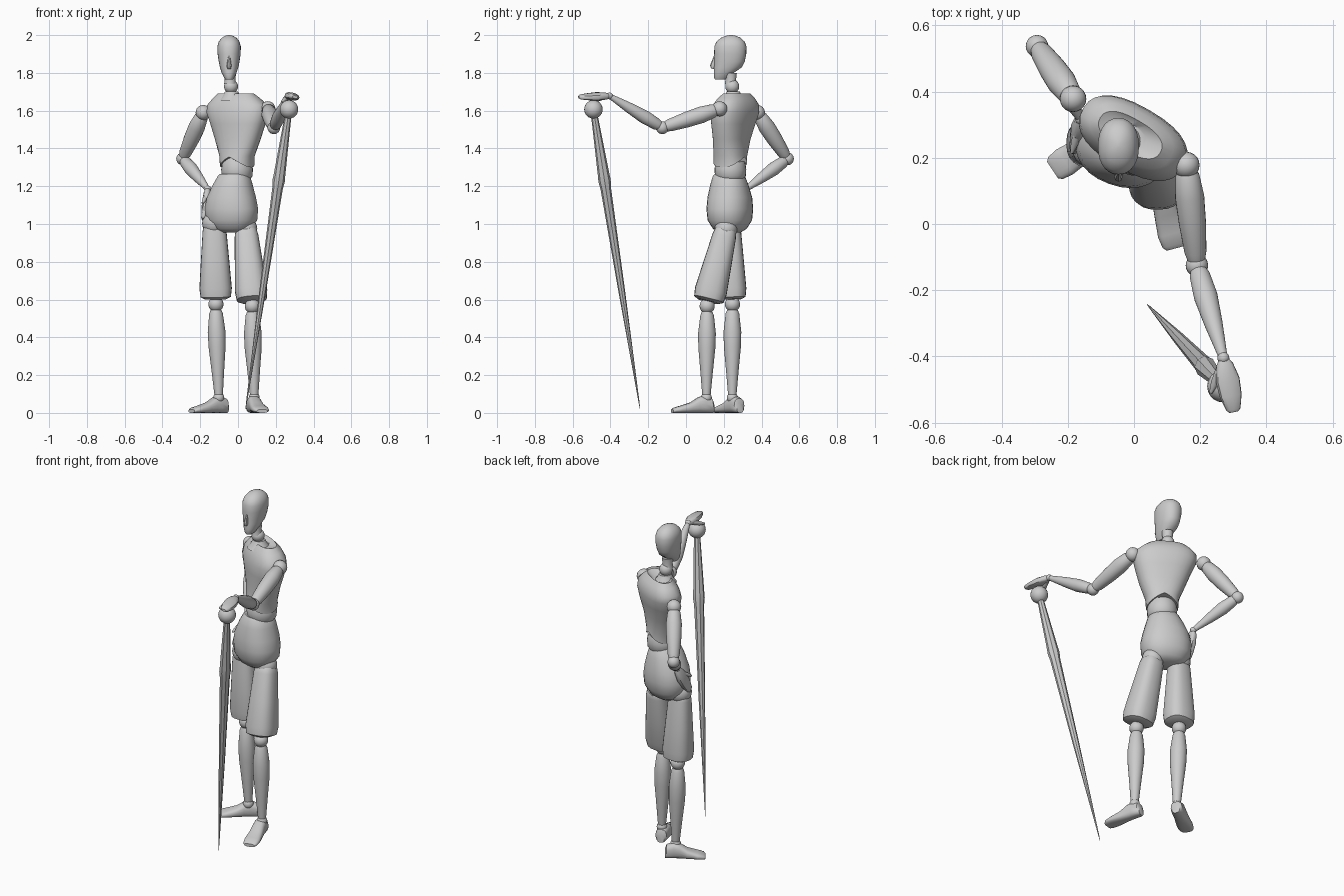
import bpy, bmesh, math
from mathutils import Vector

Z = Vector((0, 0, 1))


def finish(bm, name, angle=38):
    bmesh.ops.recalc_face_normals(bm, faces=bm.faces)
    mesh = bpy.data.meshes.new(name)
    bm.to_mesh(mesh)
    bm.free()
    ob = bpy.data.objects.new(name, mesh)
    bpy.context.collection.objects.link(ob)
    bpy.ops.object.select_all(action='DESELECT')
    ob.select_set(True)
    bpy.context.view_layer.objects.active = ob
    bpy.ops.object.shade_smooth_by_angle(angle=math.radians(angle))
    return ob


def loft(name, p0, p1, rings, hint=(1, 0, 0), n=24, e=2.0, notch=0.0, angle=38):
    """Superellipse rings (t, half_u, half_v, shift_u, shift_v) along p0 -> p1."""
    p0, p1 = Vector(p0), Vector(p1)
    axis = p1 - p0
    d = axis.normalized()
    u = Vector(hint)
    u = (u - d * u.dot(d)).normalized()
    v = d.cross(u)
    bm = bmesh.new()
    loops = []
    for i, ring in enumerate(rings):
        t, ru, rv, su, sv = (list(ring) + [0, 0, 0])[:5] if len(ring) > 2 else (ring[0], ring[1], ring[1], 0, 0)
        loop = []
        for k in range(n):
            a = 2 * math.pi * k / n
            c, s = math.cos(a), math.sin(a)
            cu = math.copysign(abs(c) ** (2 / e), c)
            cv = math.copysign(abs(s) ** (2 / e), s)
            p = p0 + axis * t + u * (su + ru * cu) + v * (sv + rv * cv)
            if i == 0:
                p += d * notch * (1 - abs(c))
            loop.append(bm.verts.new(p))
        loops.append(loop)
    for a, b in zip(loops, loops[1:]):
        for k in range(n):
            bm.faces.new((a[k], a[(k + 1) % n], b[(k + 1) % n], b[k]))
    bm.faces.new(loops[0])
    bm.faces.new(loops[-1])
    return finish(bm, name, angle)


def upright(name, x, y, rings, turn=0, **kw):
    a = math.radians(turn)
    return loft(name, (x, y, 0), (x, y, 1), rings, hint=(math.cos(a), math.sin(a), 0), **kw)


def ball(name, p, r):
    bm = bmesh.new()
    bmesh.ops.create_uvsphere(bm, u_segments=20, v_segments=12, radius=r)
    bmesh.ops.translate(bm, verts=bm.verts, vec=p)
    return finish(bm, name)


# head, nose and neck
upright("head", -0.047, 0, [
    (1.765, .020, .030, 0, .183), (1.775, .027, .040, 0, .188), (1.80, .039, .053, 0, .200),
    (1.83, .049, .074, 0, .222), (1.86, .055, .081, 0, .230), (1.90, .061, .085, 0, .234),
    (1.94, .062, .085, 0, .235), (1.965, .055, .075, 0, .236), (1.985, .040, .053, 0, .237),
    (1.996, .021, .028, 0, .238), (2.0, .005, .007, 0, .238)], n=28, e=2.2)
loft("nose", (-0.047, .156, 1.895), (-0.047, .140, 1.822),
     [(0, .004, .006), (.8, .013, .016), (1, .009, .008)], n=8)
ball("neck_ball", (-0.037, .245, 1.728), .037)
upright("upper_neck", -0.042, .237, [(1.74, .032), (1.765, .028), (1.80, .032)])
upright("lower_neck", -0.034, .250, [(1.655, .065), (1.68, .045), (1.702, .034)])

# torso turned to one side, with notched lower edge
upright("torso", -0.005, .235, [
    (1.30, .088, .084), (1.36, .092, .082), (1.45, .128, .080, 0, .008),
    (1.53, .155, .092, -.004, .016), (1.59, .176, .098, -.010, .022),
    (1.63, .172, .090, -.014, .026), (1.665, .135, .075, -.018, .026),
    (1.69, .105, .050, -.022, .026), (1.67, .055, .035, -.025, .022)],
    turn=-30, n=28, e=2.4, notch=.055, angle=45)
upright("waist", -0.005, .235, [(1.24, .072), (1.255, .082), (1.29, .084), (1.33, .078), (1.36, .06)])
upright("pelvis", -0.035, .232, [
    (.955, .075, .055, .005, 0), (.975, .105, .085), (1.02, .138, .112), (1.08, .143, .118),
    (1.14, .131, .114), (1.21, .104, .098, .008, 0), (1.255, .084, .083, .015, 0),
    (1.265, .074, .074, .015, 0)], turn=-20, n=28, e=2.2)

# legs: hip, knee, ankle, heel and toe of each side
THIGH = [(0, .042), (.04, .056), (.12, .063), (.5, .075), (.86, .086), (.97, .080), (1, .055)]
SHIN = [(0, .028), (.04, .036), (.25, .047), (.42, .045), (.7, .033), (.95, .023), (1, .021)]
FOOT = [(0, .022, .026), (.04, .032, .038), (.22, .036, .046), (.36, .036, .042),
        (.55, .040, .028), (.8, .045, .019), (.95, .040, .014), (1, .030, .009)]
legs = [
    ("left", (-.125, .235, 1.005), (-.117, .246, .575), (-.102, .245, .08), (-.060, .287, 0), (-.246, .163, 0), .065, .88),
    ("right", (.042, .212, .975), (.076, .112, .565), (.086, .108, .08), (.070, .145, 0), (.128, -.073, 0), .060, 1.0),
]
for side, hip, knee, ankle, heel, toe, r, depth in legs:
    hip, knee = Vector(hip), Vector(knee)
    ball(side + "_hip_ball", hip, r)
    loft(side + "_thigh", hip.lerp(knee, -.02), hip.lerp(knee, .94),
         [(t, q, q * depth) for t, q in THIGH], e=2.5)
    ball(side + "_knee_ball", knee, .040)
    loft(side + "_shin", knee - Z * .03, ankle, SHIN)
    ball(side + "_ankle_ball", ankle, .029)
    heel, toe = Vector(heel), Vector(toe)
    loft(side + "_foot", heel, toe, [(t, w, h, 0, h) for t, w, h in FOOT],
         hint=Z.cross(toe - heel), n=20, e=2.6)

# arms: one hand on the hip, one resting on the stick
UPPER = [(0, .026), (.06, .036), (.3, .044), (.6, .041), (.92, .033), (1, .027)]
LOWER = [(0, .024), (.06, .031), (.3, .036), (.6, .028), (.92, .016), (1, .013)]
HAND = [(0, .014, .012), (.12, .026, .018), (.4, .037, .021), (.7, .034, .017), (.95, .022, .012), (1, .014, .007)]
arms = [
    ("left", (-.184, .378, 1.590), (-.293, .537, 1.345), (-.160, .318, 1.185), (-.184, .225, 1.025), (0, 1, 0)),
    ("right", (.158, .178, 1.610), (.190, -.125, 1.510), (.270, -.405, 1.678), (.302, -.568, 1.672), (1, 0, -.2)),
]
for side, shoulder, elbow, wrist, tip, across in arms:
    s, el, w = Vector(shoulder), Vector(elbow), Vector(wrist)
    ball(side + "_shoulder_ball", s, .040)
    loft(side + "_upper_arm", s.lerp(el, .05), s.lerp(el, .94), UPPER)
    ball(side + "_elbow_ball", el, .034)
    loft(side + "_forearm", el.lerp(w, .05), w, LOWER)
    ball(side + "_wrist_ball", w, .018)
    loft(side + "_hand", w, tip, HAND, hint=across, n=12, e=2.6)

# thumbs
THUMB = [(0, .014), (.6, .012), (1, .005)]
loft("right_thumb", (.262, -.435, 1.672), (.232, -.510, 1.645), THUMB, n=10)
loft("left_thumb", (-.165, .29, 1.15), (-.188, .215, 1.11), THUMB, n=10)

# walking stick with round knob
knob, point = (.270, -.490, 1.607), (.040, -.243, .02)
ball("stick_knob", knob, .049)
loft("stick", knob, point, [(0, .016), (.04, .019), (.22, .031), (.238, .033), (.265, .028),
                            (.6, .018), (.97, .003), (1, .001)], n=8, angle=30)
